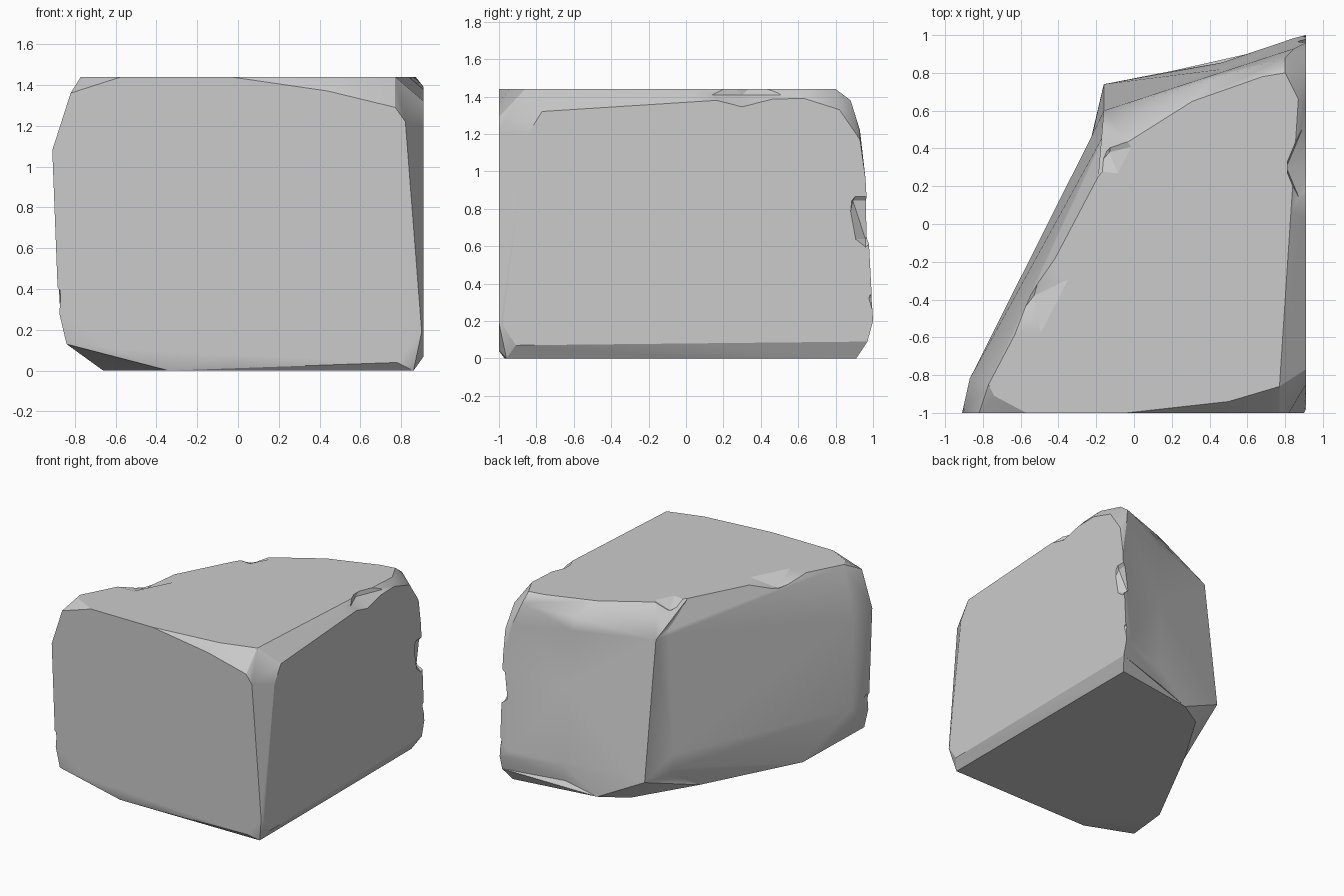
import bpy, bmesh, math
from mathutils import Vector

if "Cube" in bpy.data.objects:
    bpy.data.objects.remove(bpy.data.objects["Cube"])

# Outlines of the flat faces of the rough stone block
front = [(-.79, .14), (-.62, .11), (.78, .04), (.90, .19), (.82, 1.22), (.77, 1.29),
         (.44, 1.37), (-.04, 1.44), (-.57, 1.44), (-.82, 1.36), (-.91, 1.08),
         (-.89, .58), (-.88, .30), (-.84, .13)]
right = [(-.98, .18), (-.91, .07), (.97, .09), (1.0, .20), (.99, .40), (.96, .96),
         (.93, 1.17), (.82, 1.33), (.63, 1.39), (.17, 1.38), (-.77, 1.32), (-.85, 1.19)]
top = [(.50, -.94), (.77, -.86), (.84, .18), (.87, .66), (.80, .80), (.68, .78), (.31, .65),
       (-.04, .43), (-.19, .25), (-.50, -.34), (-.77, -.85), (-.74, -.91)]
bottom = [(.86, -.96), (-.34, -.97), (-.66, -.50), (-.28, .23), (0, .69), (.20, .81), (.86, .91)]
# Left and back sides
sides = [(-.87, -.82, 1.05), (-.86, -.82, .35), (-.22, .48, 1.10),
         (-.16, .60, 1.24), (-.16, .74, .18), (.85, .985, .25),
         (.85, .93, 1.22), (.80, .88, 1.38)]

pts = [(x, -1, z) for x, z in front] + [(.91, y, z) for y, z in right]
pts += [(x, y, 1.44) for x, y in top] + [(x, y, 0) for x, y in bottom] + sides

bm = bmesh.new()
for p in pts:
    bm.verts.new(p)
bmesh.ops.convex_hull(bm, input=bm.verts[:])
bmesh.ops.delete(bm, geom=[v for v in bm.verts if not v.link_faces], context='VERTS')
bmesh.ops.dissolve_limit(bm, angle_limit=math.radians(1), verts=bm.verts[:], edges=bm.edges[:])


def hollow(point, normal, shift, inside):
    """Cut a loop across the block and push part of it in."""
    n = Vector(normal).normalized()
    geom = bm.verts[:] + bm.edges[:] + bm.faces[:]
    cut = bmesh.ops.bisect_plane(bm, geom=geom, dist=1e-4, plane_co=point, plane_no=n)
    for v in cut['geom_cut']:
        if isinstance(v, bmesh.types.BMVert) and inside(v.co):
            v.co += Vector(shift)


# Shallow hollows in the left and back faces
hollow((-.22, .48, 0), (.4, 1, 0), (.05, -.025, 0), lambda c: c.x < -.15 and .12 < c.z < 1.3)
hollow((.44, .85, 0), (1, -.25, 0), (.01, -.035, 0), lambda c: c.y > .8 and .05 < c.z < 1.35)
bmesh.ops.triangulate(bm, faces=bm.faces[:])
bmesh.ops.recalc_face_normals(bm, faces=bm.faces[:])
mesh = bpy.data.meshes.new("stone_block")
bm.to_mesh(mesh)
bm.free()
block = bpy.data.objects.new("stone_block", mesh)
bpy.context.collection.objects.link(block)

# Chipped edges: centre, radii, turn about z
chips = [
    ((-.53, -.38, 1.52), (.20, .36, .15), -27),   # top left edge
    ((-.13, .38, 1.51), (.15, .18, .13), -27),    # top back left corner
    ((.95, .30, 1.48), (.16, .28, .16), 0),       # top right edge
    ((1.0, .96, .74), (.15, .13, .23), 0),        # back right edge, middle
    ((.96, 1.02, .30), (.08, .07, .08), 0),       # back right edge, low
    ((-.92, -.98, .33), (.06, .14, .14), 0),      # front left edge
]
for i, (loc, size, turn) in enumerate(chips):
    bpy.ops.mesh.primitive_ico_sphere_add(subdivisions=1, radius=1, location=loc,
                                          rotation=(0, 0, math.radians(turn)))
    cut = bpy.context.object
    cut.name = f"chip_cutter_{i}"
    cut.scale = size
    cut.hide_render = True
    m = block.modifiers.new("chip", 'BOOLEAN')
    m.operation, m.solver, m.object = 'DIFFERENCE', 'EXACT', cut

# Bake the chips and shade
bpy.context.view_layer.update()
dg = bpy.context.evaluated_depsgraph_get()
baked = bpy.data.meshes.new_from_object(block.evaluated_get(dg))
block.modifiers.clear()
block.data = baked
for o in [o for o in bpy.data.objects if o.name.startswith("chip_cutter")]:
    bpy.data.objects.remove(o)
bpy.ops.object.select_all(action='DESELECT')
bpy.context.view_layer.objects.active = block
block.select_set(True)
bpy.ops.object.shade_smooth_by_angle(angle=math.radians(25))
# Keep the large faces flat in shading
w = block.modifiers.new("flat_faces", 'WEIGHTED_NORMAL')
w.keep_sharp = True
w.weight = 100
